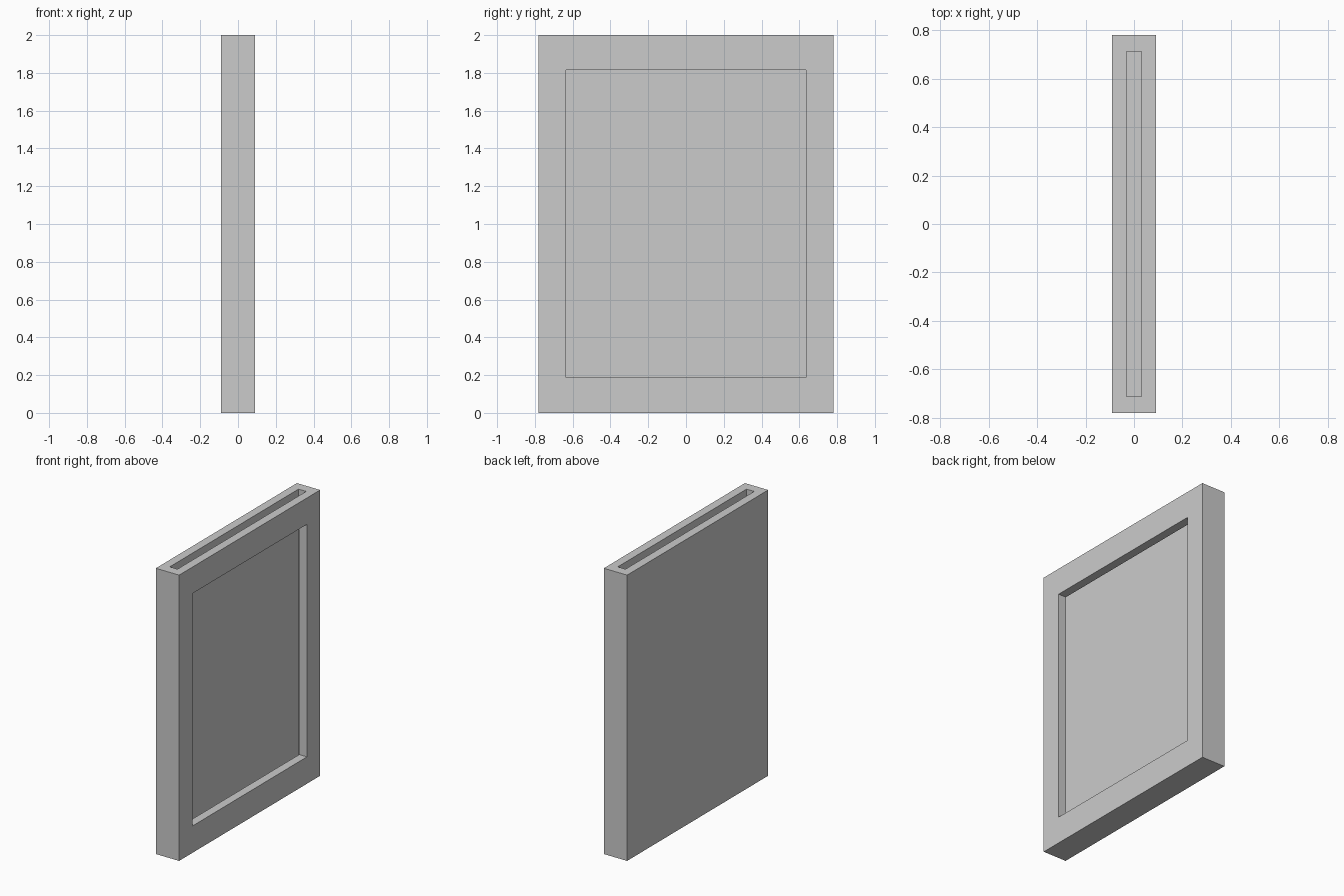
import bpy

if "Cube" in bpy.data.objects:
    bpy.data.objects.remove(bpy.data.objects["Cube"])


def box(name, x, y, z):
    """Box from (min, max) ranges on each axis."""
    ranges = (x, y, z)
    bpy.ops.mesh.primitive_cube_add(size=1, location=[(a + b) / 2 for a, b in ranges])
    obj = bpy.context.object
    obj.name = name
    obj.scale = [b - a for a, b in ranges]
    bpy.ops.object.transform_apply(location=True, rotation=False, scale=True)
    return obj


def cut(target, cutter):
    """Carve the cutter out of the target, then remove the cutter."""
    cutter.hide_render = True
    mod = target.modifiers.new(cutter.name, 'BOOLEAN')
    mod.operation = 'DIFFERENCE'
    mod.solver = 'EXACT'
    mod.object = cutter
    bpy.context.view_layer.objects.active = target
    bpy.ops.object.modifier_apply(modifier=mod.name)
    bpy.data.objects.remove(cutter, do_unlink=True)


# Solid frame body
frame = box("frame", (-0.09, 0.09), (-0.78, 0.78), (0, 2))

# Thin slot for sliding a picture in from the top
cut(frame, box("slot_cutter", (-0.03, 0.03), (-0.712, 0.712), (0.10, 2.2)))

# Viewing window through the wall on +x, opening into the slot
cut(frame, box("window_cutter", (0.0, 0.2), (-0.634, 0.634), (0.188, 1.815)))
